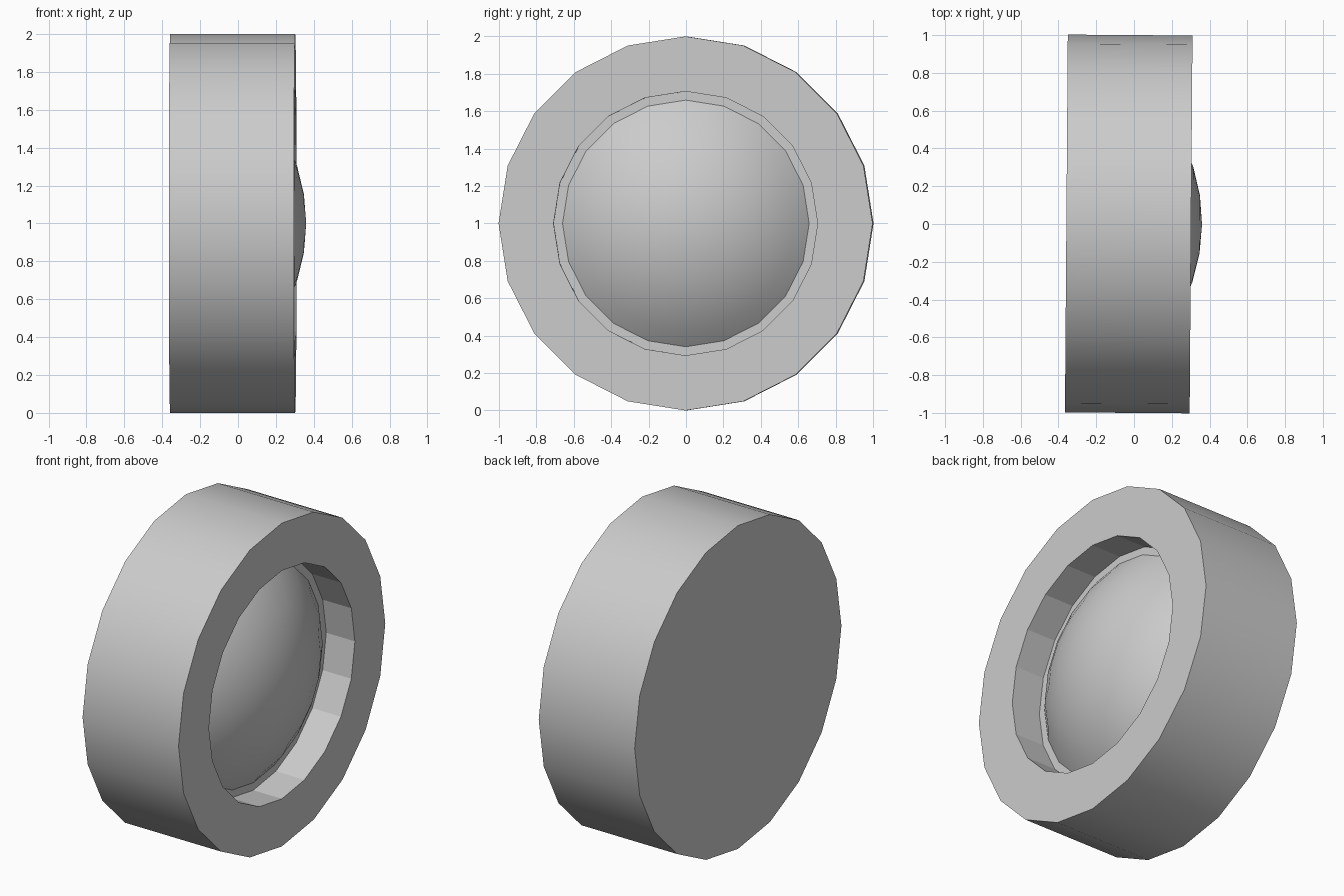
import bpy, bmesh, math

if "Cube" in bpy.data.objects:
    bpy.data.objects.remove(bpy.data.objects["Cube"])

SIDES = 20
TILT = -0.0075        # very slight turn about z


def lathe(name, profile, smooth_bands):
    """Revolve (x, radius) points about the x axis; radius 0 closes with a pole."""
    bm = bmesh.new()
    rings = []
    for x, r in profile:
        if r == 0:
            rings.append([bm.verts.new((x, 0, 0))] * SIDES)
        else:
            rings.append([bm.verts.new((x, r * math.sin(2 * math.pi * i / SIDES),
                                        r * math.cos(2 * math.pi * i / SIDES)))
                          for i in range(SIDES)])
    for b, (p, q) in enumerate(zip(rings, rings[1:])):
        for i in range(SIDES):
            j = (i + 1) % SIDES
            corners = list(dict.fromkeys((p[i], p[j], q[j], q[i])))
            bm.faces.new(corners).smooth = b in smooth_bands
    # flat caps on open ends
    for ring in (rings[0], rings[-1]):
        if ring[0] is not ring[1]:
            bm.faces.new(ring)
    bmesh.ops.recalc_face_normals(bm, faces=bm.faces)
    mesh = bpy.data.meshes.new(name)
    bm.to_mesh(mesh)
    bm.free()
    obj = bpy.data.objects.new(name, mesh)
    bpy.context.collection.objects.link(obj)
    obj.location = (0, 0, 1)
    obj.rotation_euler = (0, 0, TILT)
    return obj


# Round housing: back disc, outer wall, front rim, faceted recess and its floor
lathe("housing", [(-0.358, 1.0), (0.302, 1.0), (0.302, 0.706), (0.105, 0.706)], {0})

# Domed lens: spherical cap seated on the recess floor
R, APEX = 0.98, 0.36
angles = [0, 9, 18, 27, 36, 42.3]
cap = [(APEX - R + R * math.cos(math.radians(a)), R * math.sin(math.radians(a)))
       for a in angles]
lens = lathe("lens_dome", cap, set(range(len(cap))))
